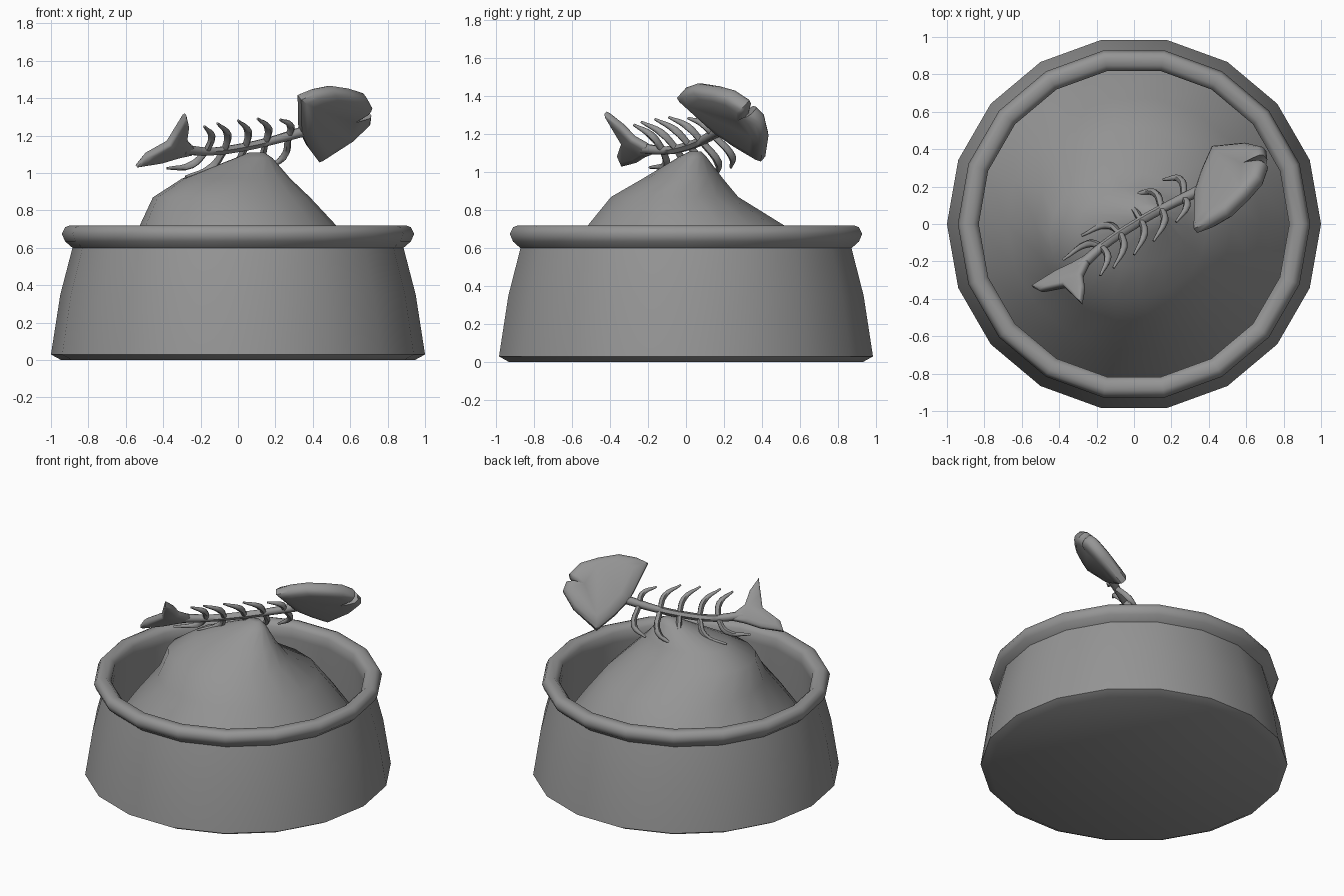
import bpy, bmesh
from math import sin, cos, tau, radians
from mathutils import Vector

cube = bpy.data.objects.get("Cube")
if cube:
    bpy.data.objects.remove(cube, do_unlink=True)

grey = bpy.data.materials.new("plain_grey")
grey.use_nodes = True
grey.diffuse_color = (0.3, 0.3, 0.3, 1)
grey.node_tree.nodes["Principled BSDF"].inputs["Base Color"].default_value = (0.3, 0.3, 0.3, 1)


def finish(obj, angle):
    """Give an object its material and shading."""
    obj.data.materials.clear()
    obj.data.materials.append(grey)
    bpy.ops.object.select_all(action="DESELECT")
    obj.select_set(True)
    bpy.context.view_layer.objects.active = obj
    bpy.ops.object.shade_smooth_by_angle(angle=radians(angle))


def loft(name, rings, angle=35):
    """Join equal rings of points into a closed skin."""
    bm = bmesh.new()
    loops = [[bm.verts.new(p) for p in ring] for ring in rings]
    n = len(loops[0])
    for a, b in zip(loops, loops[1:]):
        for i in range(n):
            j = (i + 1) % n
            bm.faces.new((a[i], a[j], b[j], b[i]))
    bm.faces.new(loops[0][::-1])
    bm.faces.new(loops[-1])
    bmesh.ops.recalc_face_normals(bm, faces=bm.faces)
    mesh = bpy.data.meshes.new(name)
    bm.to_mesh(mesh)
    bm.free()
    obj = bpy.data.objects.new(name, mesh)
    bpy.context.collection.objects.link(obj)
    finish(obj, angle)


def ellipse(z, rx, ry, cx=0, cy=0, sides=18):
    return [(cx + rx * cos(tau * i / sides), cy + ry * sin(tau * i / sides), z)
            for i in range(sides)]


# Bowl: outer wall, rolled rim, inner wall and floor
bowl_profile = [(0.945, 0), (1, 0.03), (0.95, 0.35), (0.885, 0.6), (0.925, 0.635),
                (0.942, 0.675), (0.925, 0.71), (0.9, 0.72), (0.86, 0.718),
                (0.83, 0.69), (0.83, 0.62), (0.85, 0.25)]
loft("bowl", [ellipse(z, r, r) for r, z in bowl_profile], 50)

# Food heap with an off-centre peak
heap_levels = [(0.29, 0.84, 0.84, 0, 0), (0.52, 0.68, 0.68, 0, 0),
               (0.72, 0.525, 0.525, 0, 0), (0.87, 0.42, 0.34, -0.035, -0.06),
               (0.97, 0.29, 0.21, -0.01, -0.015), (1.08, 0.1, 0.075, 0.085, 0.035),
               (1.11, 0.04, 0.03, 0.1, 0.05)]
loft("food_heap", [ellipse(*level) for level in heap_levels], 60)

# The fish lies in a tilted plane, addressed by its x and z
NORMAL = Vector((-0.8, 1, 1.085)).normalized()


def on_plane(x, z, offset=0):
    y = 0.16 + 0.8 * (x - 0.31) - 1.085 * (z - 1.21)
    return Vector((x, y, z)) + NORMAL * offset


def slab(name, outline, half):
    """Rounded flat part: layered outlines stacked across the plane."""
    cx = sum(p[0] for p in outline) / len(outline)
    cz = sum(p[1] for p in outline) / len(outline)
    layers = [(-1, 0.72), (-0.8, 0.9), (-0.4, 0.99), (0.4, 0.99), (0.8, 0.9), (1, 0.72)]
    loft(name, [[on_plane(cx + (x - cx) * s, cz + (z - cz) * s, t * half)
                 for x, z in outline] for t, s in layers], 45)


def bone(name, points, radii):
    """Tapered tube through points of the fish plane."""
    curve = bpy.data.curves.new(name, "CURVE")
    curve.dimensions = "3D"
    curve.bevel_depth = 1
    curve.bevel_resolution = 1
    curve.resolution_u = 4
    curve.use_fill_caps = True
    spline = curve.splines.new("BEZIER")
    spline.bezier_points.add(len(points) - 1)
    for bp, p, r in zip(spline.bezier_points, points, radii):
        bp.co = on_plane(*p)
        bp.radius = r
        bp.handle_left_type = bp.handle_right_type = "AUTO"
    obj = bpy.data.objects.new(name, curve)
    bpy.context.collection.objects.link(obj)
    bpy.ops.object.select_all(action="DESELECT")
    obj.select_set(True)
    bpy.context.view_layer.objects.active = obj
    bpy.ops.object.convert(target="MESH")
    finish(bpy.context.object, 60)


# Head with an open mouth
slab("fish_head", [(0.326, 1.405), (0.4, 1.435), (0.5, 1.455), (0.6, 1.44), (0.68, 1.415),
                   (0.71, 1.36), (0.695, 1.34), (0.625, 1.297), (0.705, 1.32),
                   (0.7, 1.275), (0.6, 1.18), (0.425, 1.067), (0.37, 1.14),
                   (0.33, 1.22)], 0.05)

# Forked tail fin
slab("tail_fin", [(-0.28, 1.315), (-0.265, 1.25), (-0.275, 1.18), (-0.24, 1.14),
                  (-0.25, 1.1), (-0.32, 1.085), (-0.42, 1.055), (-0.545, 1.035),
                  (-0.5, 1.09), (-0.375, 1.16), (-0.32, 1.25)], 0.025)

# Backbone
spine = [(-0.29, 1.125), (-0.15, 1.115), (0.01, 1.135), (0.17, 1.17), (0.36, 1.225)]
bone("backbone", spine, [0.03, 0.024, 0.024, 0.024, 0.03])

# Five pairs of swept ribs: root, upper tip, lower tip
ribs = [((-0.17, 1.115), (-0.18, 1.25), (-0.38, 1.025)),
        ((-0.07, 1.125), (-0.11, 1.265), (-0.28, 0.98)),
        ((0.04, 1.14), (0, 1.28), (-0.15, 0.965)),
        ((0.15, 1.165), (0.105, 1.29), (0, 0.985)),
        ((0.27, 1.195), (0.225, 1.285), (0.155, 1.025))]
for i, (root, upper, lower) in enumerate(ribs, 1):
    for side, tip, dx, dz in (("upper", upper, 0.035, 0.01), ("lower", lower, 0.03, -0.025)):
        middle = ((root[0] + tip[0]) / 2 + dx, (root[1] + tip[1]) / 2 + dz)
        bone(f"{side}_rib_{i}", [root, middle, tip], [0.018, 0.021, 0.007])
